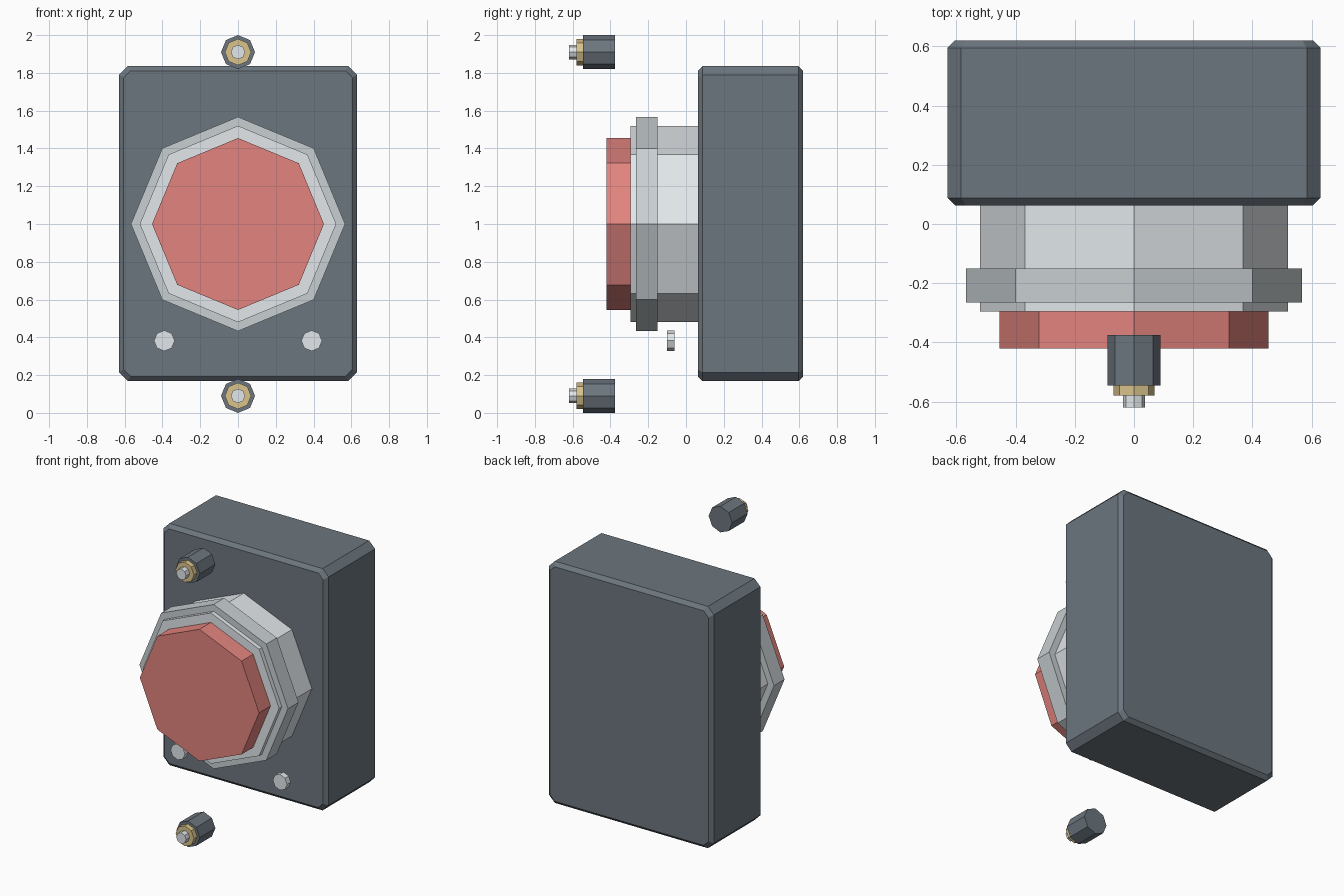
import bpy, bmesh
from math import radians
from mathutils import Matrix

if "Cube" in bpy.data.objects:
    bpy.data.objects.remove(bpy.data.objects["Cube"])


def material(name, rgb):
    m = bpy.data.materials.new(name)
    m.diffuse_color = (*rgb, 1)
    m.use_nodes = True
    m.node_tree.nodes["Principled BSDF"].inputs["Base Color"].default_value = m.diffuse_color
    return m


SLATE = material("slate", (0.15, 0.18, 0.21))
RED = material("red", (0.77, 0.23, 0.21))
BRASS = material("brass", (0.70, 0.55, 0.26))
RING = material("ring_grey", (0.58, 0.63, 0.65))
PALE = material("pale_grey", (0.76, 0.80, 0.83))


def add_object(name, bm, mat):
    bmesh.ops.recalc_face_normals(bm, faces=bm.faces)
    mesh = bpy.data.meshes.new(name)
    bm.to_mesh(mesh)
    bm.free()
    mesh.materials.append(mat)
    obj = bpy.data.objects.new(name, mesh)
    bpy.context.collection.objects.link(obj)
    return obj


def octagon(name, x, z, radius, y0, y1, mat):
    """Eight-sided prism along y, with a corner pointing up."""
    bm = bmesh.new()
    bmesh.ops.create_cone(
        bm, cap_ends=True, segments=8, radius1=radius, radius2=radius, depth=y1 - y0,
        matrix=Matrix.Translation((x, (y0 + y1) / 2, z)) @ Matrix.Rotation(radians(90), 4, 'X'))
    return add_object(name, bm, mat)


def housing(name, hx, z0, z1, y0, y1, corner, edge):
    """Box with cut corners, and narrower chamfers round front and back."""
    bm = bmesh.new()
    rings = []
    for y, inset in ((y0, edge), (y0 + edge, 0), (y1 - edge, 0), (y1, edge)):
        x, lo, hi, c = hx - inset, z0 + inset, z1 - inset, corner - 0.4 * inset
        outline = [(x, lo + c), (x, hi - c), (x - c, hi), (c - x, hi),
                   (-x, hi - c), (-x, lo + c), (c - x, lo), (x - c, lo)]
        rings.append([bm.verts.new((px, y, pz)) for px, pz in outline])
    for a, b in zip(rings, rings[1:]):
        for i in range(8):
            j = (i + 1) % 8
            bm.faces.new((a[i], a[j], b[j], b[i]))
    bm.faces.new(rings[0])
    bm.faces.new(rings[-1])
    return add_object(name, bm, SLATE)


# Main case
housing("case", 0.63, 0.168, 1.836, 0.063, 0.62, 0.046, 0.025)

# Round front assembly: barrel, collar and red face
octagon("barrel", 0, 1.0, 0.52, -0.295, 0.063, PALE)
octagon("collar", 0, 1.0, 0.567, -0.265, -0.15, RING)
octagon("red_face", 0, 1.0, 0.455, -0.42, -0.295, RED)

# Small studs below the barrel
for side, x in (("left", -0.39), ("right", 0.39)):
    octagon("stud_" + side, x, 0.382, 0.055, -0.10, -0.06, PALE)

# Connectors above and below: sleeve, brass nut, pin
for place, z in (("lower", 0.09), ("upper", 1.91)):
    octagon(place + "_connector_sleeve", 0, z, 0.09, -0.545, -0.375, SLATE)
    octagon(place + "_connector_nut", 0, z, 0.07, -0.58, -0.545, BRASS)
    octagon(place + "_connector_pin", 0, z, 0.038, -0.62, -0.58, PALE)
